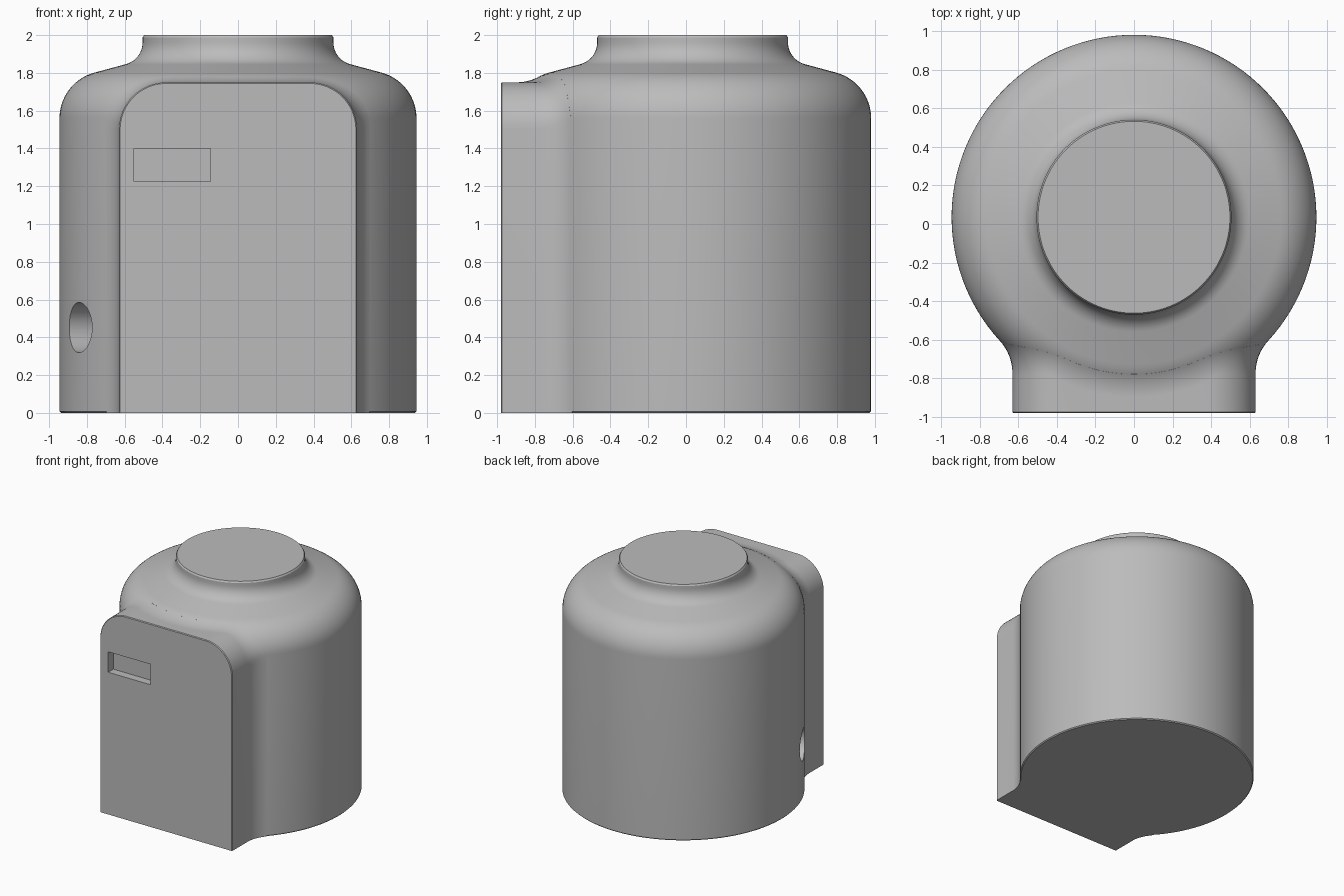
import bpy, bmesh
from math import sin, cos, asin, sqrt, pi, radians
from mathutils import Vector

cube = bpy.data.objects.get("Cube")
if cube:
    bpy.data.objects.remove(cube)

CY = 0.035                 # body axis in y
R, DOME, CORE, DOME_Z = 0.945, 0.25, 0.695, 1.56
W, FRONT, CORNER, PAD_Z = 0.63, -0.98, 0.25, 1.5
F = 0.25                   # fillet radius between pad and body

grey = bpy.data.materials.new("light_grey")
grey.use_nodes = True
colour = (0.5, 0.5, 0.5, 1)
grey.diffuse_color = colour
shader = next(n for n in grey.node_tree.nodes if n.type == 'BSDF_PRINCIPLED')
shader.inputs["Base Color"].default_value = colour


def make(name, bm):
    bmesh.ops.recalc_face_normals(bm, faces=bm.faces)
    mesh = bpy.data.meshes.new(name)
    bm.to_mesh(mesh)
    bm.free()
    mesh.materials.append(grey)
    ob = bpy.data.objects.new(name, mesh)
    bpy.context.collection.objects.link(ob)
    return ob


def select(ob):
    bpy.ops.object.select_all(action='DESELECT')
    ob.select_set(True)
    bpy.context.view_layer.objects.active = ob


def cut(ob, cutter):
    cutter.hide_render = True
    mod = ob.modifiers.new("cut", 'BOOLEAN')
    mod.operation, mod.solver, mod.object = 'DIFFERENCE', 'EXACT', cutter
    select(ob)
    bpy.ops.object.modifier_apply(modifier=mod.name)
    bpy.data.objects.remove(cutter)


def smooth(ob):
    select(ob)
    bpy.ops.object.shade_smooth_by_angle(angle=radians(30))


def arc(cx, cz, r, a0, a1, n):
    return [(cx + r * cos(radians(a0 + (a1 - a0) * i / n)),
             cz + r * sin(radians(a0 + (a1 - a0) * i / n))) for i in range(n + 1)]


# Body: lathed drum with domed shoulder, sloped collar and neck
profile = [(0, 0), (R - 0.008, 0), (R, 0.008)]
profile += arc(CORE, DOME_Z, DOME, 0, 75, 14)
profile += arc(0.625, 1.962, 0.12, 255, 180, 10)
profile += [(0.505, 1.988), (0.497, 2), (0, 2)]
bm = bmesh.new()
verts = [bm.verts.new((r, CY, z)) for r, z in profile]
edges = [bm.edges.new(pair) for pair in zip(verts, verts[1:])]
bmesh.ops.spin(bm, geom=verts + edges, cent=(0, CY, 0), axis=(0, 0, 1),
               angle=2 * pi, steps=128, use_duplicate=False)
bmesh.ops.remove_doubles(bm, verts=bm.verts, dist=0.0005)
body = make("body", bm)

# Round socket bored radially into the lower right side
out = Vector((-0.89, -0.455, 0)).normalized()
bm = bmesh.new()
bmesh.ops.create_cone(bm, cap_ends=True, segments=48, radius1=0.133,
                      radius2=0.133, depth=0.5)
bore = make("socket_cutter", bm)
bore.rotation_euler = out.to_track_quat('Z', 'Y').to_euler()
bore.location = Vector((0, CY, 0.452)) + out * (R - 0.05)
cut(body, bore)
smooth(body)

# Pad outline as (x, z, normal angle): side, corner, top, corner, side
half = W - CORNER
stations = [(W, 0, 0)]
stations += [(x, z, i * pi / 32) for i, (x, z) in
             enumerate(arc(half, PAD_Z, CORNER, 0, 90, 16))]
stations += [(half * (1 - i / 8), PAD_Z + CORNER, pi / 2) for i in range(1, 9)]
stations += [(-x, z, pi - a) for x, z, a in stations[-2::-1]]


def pad_row(x, z, a):
    """Front edge, pad side, rolling-ball fillet, then a point inside the body."""
    n = Vector((cos(a), 0, sin(a)))
    p = Vector((x, FRONT, z))
    c = p + n * F
    tilt = asin(max(0, c.z - DOME_Z) / (DOME + F))
    reach = CORE + (DOME + F) * cos(tilt)
    c.y = CY - sqrt(reach ** 2 - c.x ** 2)
    radial = Vector((-c.x, CY - c.y, 0)) / reach
    to_body = radial * cos(tilt) - Vector((0, 0, sin(tilt)))
    fillet = [c + (-n).slerp(to_body, i / 10) * F for i in range(11)]
    end = fillet[-1]
    inner = Vector((end.x * 0.93, -0.58, end.z - 0.04 * sin(a)))
    bevel = 0.006
    return [p - n * bevel, p + Vector((0, bevel, 0))] + fillet + [inner]


# Pad: flat front panel blended into the drum
bm = bmesh.new()
rows = [[bm.verts.new(v) for v in pad_row(*s)] for s in stations]
for a, b in zip(rows, rows[1:]):
    for i in range(len(a) - 1):
        bm.faces.new((a[i], a[i + 1], b[i + 1], b[i]))
bm.faces.new([row[0] for row in rows])
bm.faces.new([row[-1] for row in rows])
bm.faces.new(rows[0] + rows[-1][::-1])
pad = make("front_pad", bm)

# Rectangular recess in the pad
bm = bmesh.new()
bmesh.ops.create_cube(bm, size=1)
bmesh.ops.scale(bm, vec=(0.405, 0.14, 0.176), verts=bm.verts)
slot = make("recess_cutter", bm)
slot.location = (-0.348, FRONT, 1.313)
cut(pad, slot)
smooth(pad)
